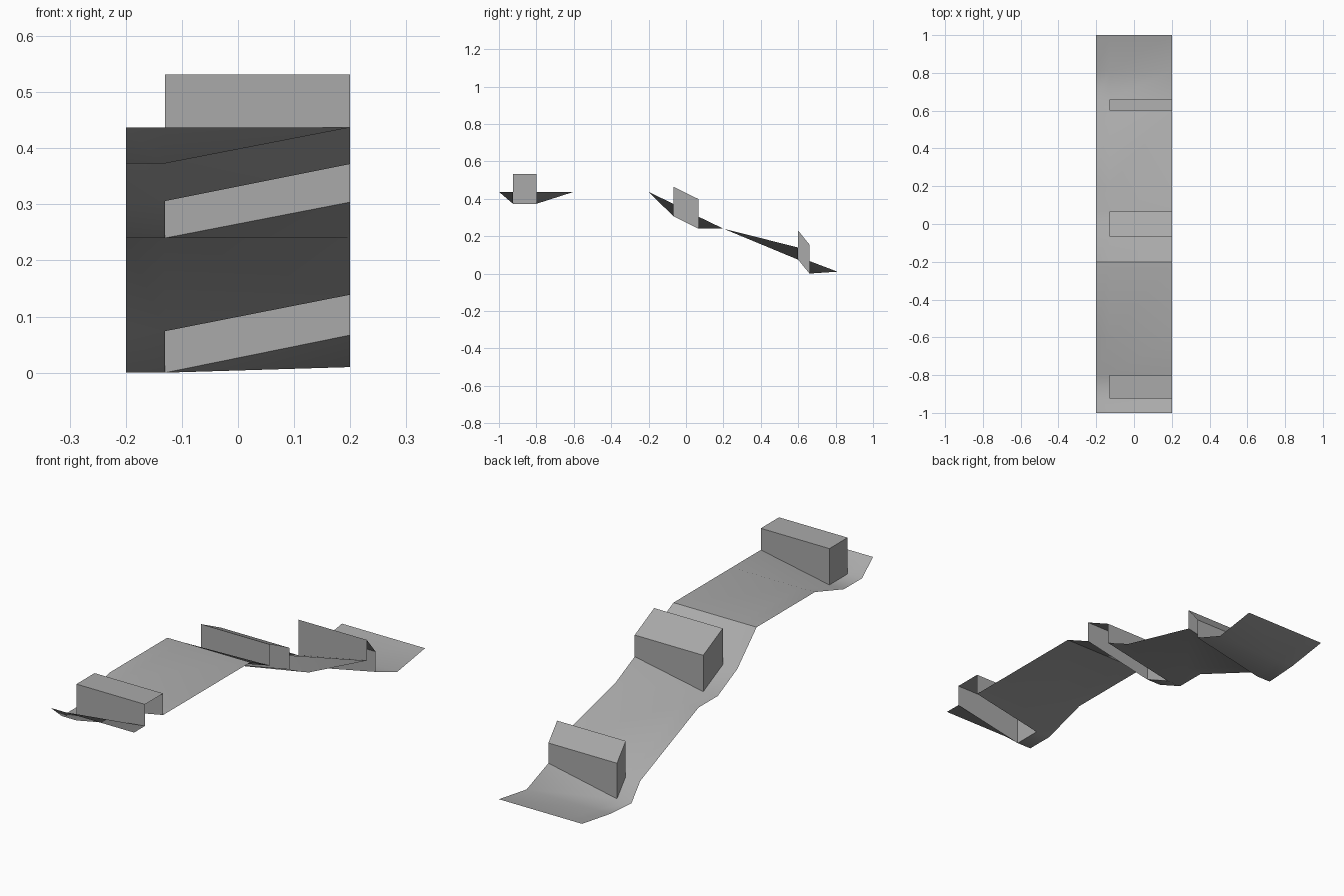
import bpy
import bmesh

cube = bpy.data.objects.get("Cube")
if cube:
    bpy.data.objects.remove(cube, do_unlink=True)

# One plain grey for everything
grey = bpy.data.materials.new("plain_grey")
grey.use_nodes = True
grey.diffuse_color = (0.4, 0.4, 0.4, 1)
bsdf = grey.node_tree.nodes["Principled BSDF"]
bsdf.inputs["Base Color"].default_value = grey.diffuse_color
bsdf.inputs["Roughness"].default_value = 0.8

RIGHT, INNER, LEFT = -0.2, -0.13, 0.2

# Long profile: y, height on the dipped side, height on the straight side
PROFILE = [
    (-1.0, 0.437, 0.437), (-0.925, 0.373, 0.437), (-0.8, 0.373, 0.437),
    (-0.6, 0.437, 0.437), (-0.2, 0.437, 0.437), (-0.067, 0.306, 0.372),
    (0.067, 0.24, 0.304), (0.2, 0.24, 0.24), (0.6, 0.074, 0.139),
    (0.66, 0.0, 0.067), (0.81, 0.01, 0.01), (1.0, 0.04, 0.04),
]

# Housings: name, profile row where the opening starts, wall height
HOUSINGS = [("front_housing", 1, 0.158), ("middle_housing", 5, 0.158),
            ("rear_housing", 8, 0.155)]
CREASE_ROW = 4


def finish(name, bm):
    mesh = bpy.data.meshes.new(name)
    bm.to_mesh(mesh)
    bm.free()
    mesh.materials.append(grey)
    obj = bpy.data.objects.new(name, mesh)
    bpy.context.collection.objects.link(obj)
    return obj


# Ramp strip with openings beneath the housings
bm = bmesh.new()
rows = [[bm.verts.new((x, y, z)) for x, z in
         ((RIGHT, low), (INNER, low), (LEFT, high))]
        for y, low, high in PROFILE]
openings = {row for _, row, _ in HOUSINGS}
for i, (a, b) in enumerate(zip(rows, rows[1:])):
    for c in range(2):
        if c == 1 and i in openings:
            continue
        bm.faces.new((a[c], a[c + 1], b[c + 1], b[c])).smooth = True
for a, b in zip(rows[CREASE_ROW], rows[CREASE_ROW][1:]):
    bm.edges.get((a, b)).smooth = False
finish("ramp_strip", bm)


# Housings: front, rear, inner wall and roof; open below and at the left end
def housing(name, row, height):
    bm = bmesh.new()
    walls = []
    for y, low, high in PROFILE[row:row + 2]:
        walls.append([bm.verts.new(p) for p in (
            (INNER, y, low), (LEFT, y, high),
            (LEFT, y, low + height), (INNER, y, low + height))])
    f, r = walls
    bm.faces.new(f)
    bm.faces.new(r[::-1])
    bm.faces.new((f[3], f[2], r[2], r[3]))
    bm.faces.new((f[0], f[3], r[3], r[0]))
    finish(name, bm)


for spec in HOUSINGS:
    housing(*spec)
